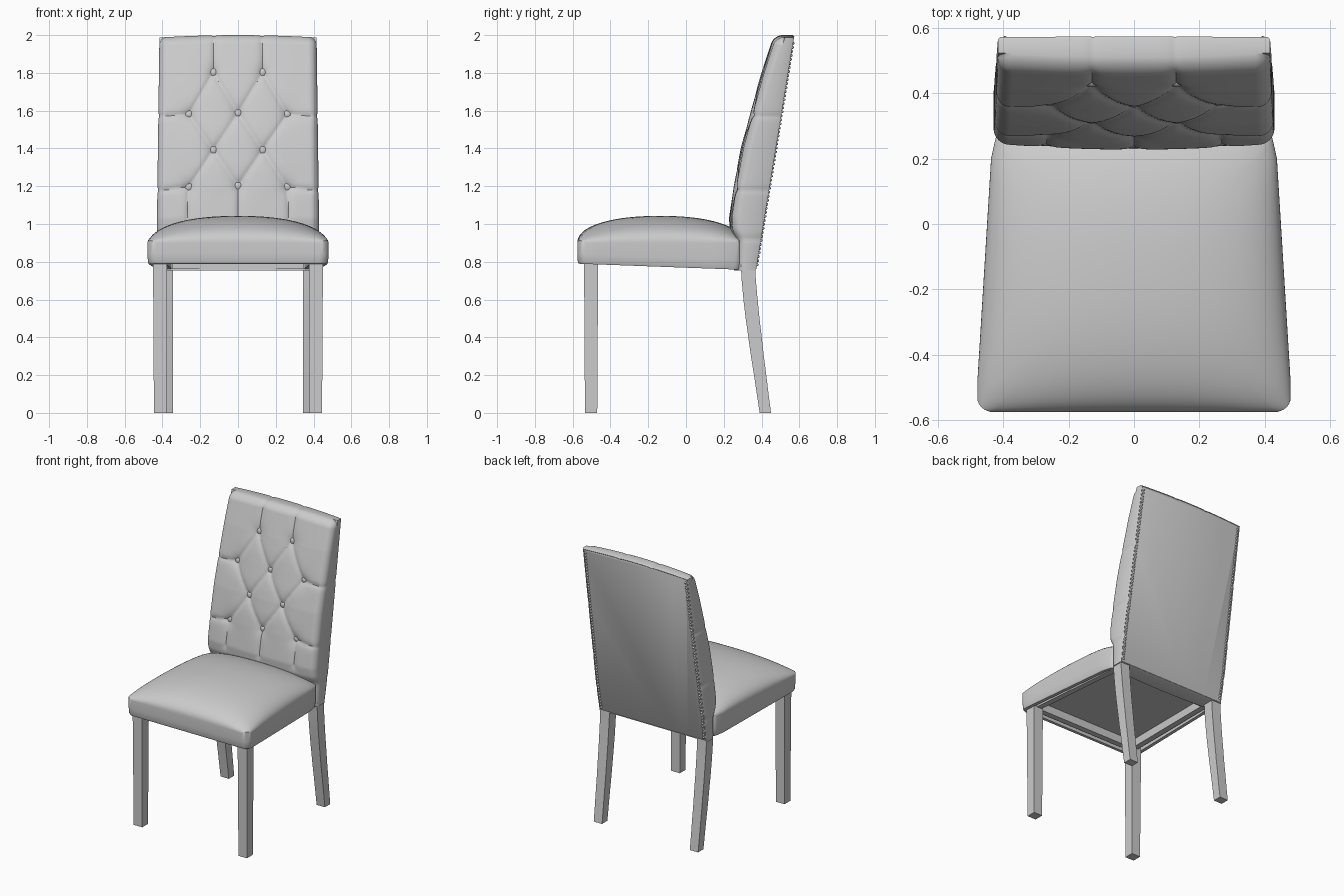
import bpy, bmesh, math
from mathutils import Matrix, Vector

if "Cube" in bpy.data.objects:
    bpy.data.objects.remove(bpy.data.objects["Cube"])


def finish(name, bm, smooth=None):
    bmesh.ops.recalc_face_normals(bm, faces=bm.faces)
    me = bpy.data.meshes.new(name)
    bm.to_mesh(me)
    bm.free()
    ob = bpy.data.objects.new(name, me)
    bpy.context.collection.objects.link(ob)
    if smooth:
        bpy.ops.object.select_all(action='DESELECT')
        ob.select_set(True)
        bpy.context.view_layer.objects.active = ob
        bpy.ops.object.shade_smooth_by_angle(angle=math.radians(smooth))
    return ob


def bridge(bm, a, b):
    n = len(a)
    for i in range(n):
        bm.faces.new((a[i], a[(i + 1) % n], b[(i + 1) % n], b[i]))


def loft(name, rings, smooth=None):
    bm = bmesh.new()
    vr = [[bm.verts.new(p) for p in r] for r in rings]
    for a, b in zip(vr, vr[1:]):
        bridge(bm, a, b)
    bm.faces.new(vr[0])
    bm.faces.new(vr[-1])
    return finish(name, bm, smooth)


def rect(x0, x1, y0, y1, z):
    return [(x0, y0, z), (x1, y0, z), (x1, y1, z), (x0, y1, z)]


def interp(table, t):
    if t <= table[0][0]:
        return table[0][1]
    for (a, va), (b, vb) in zip(table, table[1:]):
        if t <= b:
            k = (t - a) / (b - a)
            return va + (vb - va) * k
    return table[-1][1]


# ---- Seat: rounded trapezoid rings with a domed top and recessed underside
YC, HL = -0.1375, 0.4375


def seat_bottom(y):
    return 0.79 - (y + 0.575) * 0.037


def seat_width(y):
    return interp([(-0.575, 0.478), (-0.5, 0.48), (0.2, 0.437), (0.3, 0.415)], y)


def seat_outline(s):
    pts, r = [], 0.1
    for q in range(4):
        a0 = q * math.pi / 2
        cx, cy = [(1, 1), (-1, 1), (-1, -1), (1, -1)][q]
        arc = [((1 - r) * cx + r * math.cos(a0 + k * math.pi / 16),
                (1 - r) * cy + r * math.sin(a0 + k * math.pi / 16)) for k in range(9)]
        nx, ny = [(-1, 1), (-1, -1), (1, -1), (1, 1)][q]
        ex, ey = arc[-1]
        e2 = ((1 - r) * nx + r * math.cos(a0 + math.pi / 2),
              (1 - r) * ny + r * math.sin(a0 + math.pi / 2))
        pts += arc + [(ex + (e2[0] - ex) * k / 14, ey + (e2[1] - ey) * k / 14) for k in range(1, 14)]
    return [(u * s, v * s) for u, v in pts]


def seat_ring(s, zf):
    ring = []
    for u, v in seat_outline(s):
        y = YC + v * HL
        ring.append((u * seat_width(y), y, zf(u, v, y)))
    return ring


def low(h):
    return lambda u, v, y: seat_bottom(y) + h


def dome(u, v, y):
    p = max(0, 1 - abs(u) ** 2.2) * max(0, 1 - abs(v) ** 2.2)
    return 0.90 + 0.143 * p ** 0.45


rings = [seat_ring(0.93, low(0.06)), seat_ring(0.935, low(0)), seat_ring(0.985, low(0)),
         seat_ring(0.995, low(0.01)), seat_ring(1, low(0.05)), seat_ring(1, dome)]
rings += [seat_ring(math.cos(math.pi / 2 * k / 26), dome) for k in range(1, 26)]
rings.append(seat_ring(0.01, dome))
loft("seat", rings, 40)

# ---- Backrest: tufted height field over a leaning back plane
BUTTONS = [(-.13, 1.80), (.13, 1.80), (-.26, 1.58), (0, 1.585), (.26, 1.58),
           (-.13, 1.39), (.13, 1.39), (-.26, 1.195), (0, 1.2), (.26, 1.195)]
SEAMS = [(a, b) for a in BUTTONS for b in BUTTONS
         if abs(a[0] - b[0]) < 0.15 and 0.1 < a[1] - b[1] < 0.25]
for m in (-1, 1):
    SEAMS += [((.13 * m, 1.8), (.125 * m, 2.03)), ((.26 * m, 1.58), (.45 * m, 1.57)),
              ((.26 * m, 1.195), (.45 * m, 1.175)), ((.26 * m, 1.195), (.27 * m, 1.02)),
              ((.40 * m, .925), (.45 * m, .92))]
SEAMS.append(((0, 1.2), (0, 1.02)))
THICK = [(.75, .12), (.9, .14), (.97, .178), (1.03, .192), (1.2, .196), (1.4, .19),
         (1.6, .17), (1.8, .146), (2.0, .112)]
ZB = 0.755


def back_y(z):
    return 0.375 + 0.163 * (z - 0.76)


def half_w(z):
    return interp([(.75, .424), (.95, .43), (2.0, .416)], z)


def seam_dist(x, z):
    best = 9
    for (ax, az), (bx, bz) in SEAMS:
        dx, dz = bx - ax, bz - az
        t = max(0, min(1, ((x - ax) * dx + (z - az) * dz) / (dx * dx + dz * dz)))
        best = min(best, math.hypot(x - ax - t * dx, z - az - t * dz))
    return best


def top_z(x):
    return 2.0 - 0.013 * (x / 0.42) ** 2


def front_depth(x, z, sd):
    r = 0.045
    a = max(0, 1 - (half_w(z) - abs(x)) / r)
    b = max(0, 1 - (top_z(x) - z) / r)
    k = min(1, math.hypot(a, b))
    well = min(math.hypot(x - bx, z - bz) for bx, bz in BUTTONS)
    return (interp(THICK, z) - 0.018 * (x / 0.42) ** 2 - r * (1 - math.sqrt(1 - k * k))
            - 0.012 * math.exp(-sd / 0.014) * (1 - k) - 0.024 * math.exp(-well / 0.035))


NX, NZ = 140, 165
bm = bmesh.new()
grid = []
for j in range(NZ + 1):
    v = math.sin(math.pi / 2 * j / NZ)
    row = []
    for i in range(NX + 1):
        u = math.sin(math.pi / 2 * (2 * i / NX - 1))
        z = ZB + v * (top_z(u * 0.42) - ZB)
        x = u * half_w(z)
        sd = seam_dist(x, z)
        pinch = 0.005 * math.exp(-sd / 0.012)
        y = back_y(z) - front_depth(x, z, sd)
        row.append(bm.verts.new((x - pinch * u ** 9, y, z - pinch * v ** 40)))
    grid.append(row)
for j in range(NZ):
    for i in range(NX):
        bm.faces.new((grid[j][i], grid[j][i + 1], grid[j + 1][i + 1], grid[j + 1][i]))
border = (grid[0][:] + [r[-1] for r in grid[1:]] + grid[-1][-2::-1]
          + [r[0] for r in grid[-2:0:-1]])
prev = border
for depth, sc in ((0.012, 1.0), (0.003, 0.985), (0.006, 0.975), (0.004, 0.965)):
    loop = []
    for w in border:
        z = 1.38 + (w.co.z - 1.38) * (1 - (1 - sc) * 0.6)
        loop.append(bm.verts.new((w.co.x * sc, back_y(z) - depth, z)))
    bridge(bm, prev, loop)
    prev = loop
bm.faces.new(prev)
finish("backrest", bm, 40)

# ---- Tufting buttons
bm = bmesh.new()
for x, z in BUTTONS:
    y = back_y(z) - front_depth(x, z, 0) - 0.004
    bmesh.ops.create_uvsphere(bm, u_segments=16, v_segments=10, radius=0.023,
                              matrix=Matrix.Translation((x, y, z)) @ Matrix.Diagonal((1, .6, 1, 1)))
finish("tufting_buttons", bm, 60)

# ---- Nail heads down both back edges
bm = bmesh.new()
for m in (-1, 1):
    for k in range(56):
        z = 0.785 + k * 0.0213
        bmesh.ops.create_icosphere(bm, subdivisions=1, radius=0.0085, matrix=Matrix.Translation(
            (m * (half_w(z) - 0.022), back_y(z) - 0.003, z)))
finish("nail_heads", bm, 60)

# ---- Legs: tapered front pair, swept back pair
BACK = [(0, .39, .45), (.1, .375, .437), (.2, .36, .425), (.3, .344, .412), (.4, .33, .401),
        (.5, .316, .389), (.6, .304, .379), (.7, .295, .37), (.785, .29, .365)]
for m, side in ((-1, "left"), (1, "right")):
    loft("front_leg_" + side, [rect(m * .378, m * .445, -.535, -.47, 0),
                               rect(m * .375, m * .45, -.54, -.465, .83)])
    loft("back_leg_" + side, [rect(m * .345, m * (.41 + .01 * z), a, b, z) for z, a, b in BACK], 30)
    # Side rails inside the seat frame
    za, zb = seat_bottom(-.47) + .004, seat_bottom(.29) + .004
    loft("side_rail_" + side, [
        [(m * .385, -.47, za), (m * .425, -.47, za), (m * .425, -.47, za + .07), (m * .385, -.47, za + .07)],
        [(m * .35, .29, zb), (m * .39, .29, zb), (m * .39, .29, zb + .07), (m * .35, .29, zb + .07)]])

# ---- Cross rails
for name, hw, y in (("front_rail", .38, -.50), ("back_rail", .35, .27)):
    z = seat_bottom(y) + .004
    loft(name, [rect(-hw, hw, y - .02, y + .02, z), rect(-hw, hw, y - .02, y + .02, z + .07)])
